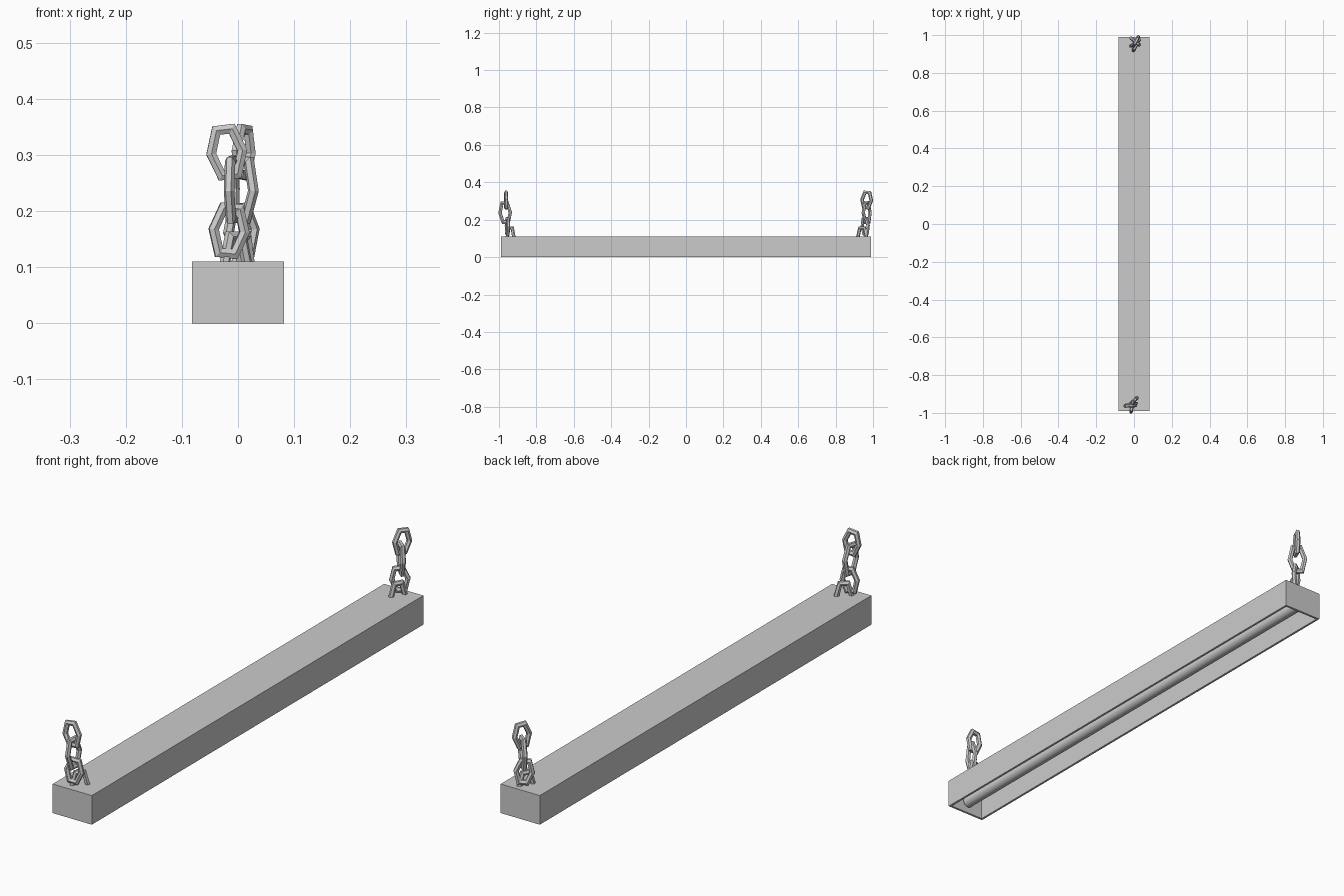
import bpy, bmesh, math
from mathutils import Vector, Matrix

if "Cube" in bpy.data.objects:
    bpy.data.objects.remove(bpy.data.objects["Cube"])

SIDES = 6
BAR = 0.0095


def add_object(name, bm):
    bmesh.ops.recalc_face_normals(bm, faces=bm.faces)
    mesh = bpy.data.meshes.new(name)
    bm.to_mesh(mesh)
    bm.free()
    obj = bpy.data.objects.new(name, mesh)
    bpy.context.collection.objects.link(obj)
    return obj


def bar_along(name, path, closed, centre, yaw, lean):
    """Sweep a six-sided bar along a flat x/z path with mitred corners."""
    bm = bmesh.new()
    pts = [Vector((x, 0, z)) for x, z in path]
    n = len(pts)
    rings = []
    for i, p in enumerate(pts):
        before = (p - pts[i - 1]).normalized() if closed or i > 0 else None
        after = (pts[(i + 1) % n] - p).normalized() if closed or i < n - 1 else None
        before, after = before or after, after or before
        tangent = (before + after).normalized()
        side = Vector((-tangent.z, 0, tangent.x)) / max(tangent.dot(before), 0.5)
        ring = []
        for k in range(SIDES):
            a = 2 * math.pi * (k + 0.5) / SIDES
            ring.append(bm.verts.new(p + BAR * (side * math.cos(a) + Vector((0, math.sin(a), 0)))))
        rings.append(ring)
    for i in range(n if closed else n - 1):
        r0, r1 = rings[i], rings[(i + 1) % n]
        for k in range(SIDES):
            j = (k + 1) % SIDES
            bm.faces.new((r0[k], r0[j], r1[j], r1[k]))
    if not closed:
        bm.faces.new(rings[0])
        bm.faces.new(rings[-1])
    rot = Matrix.Rotation(math.radians(yaw), 4, 'Z') @ Matrix.Rotation(math.radians(lean), 4, 'Y')
    bm.transform(Matrix.Translation(centre) @ rot)
    return add_object(name, bm)


def link_path(half_height):
    h = half_height - BAR
    return [(-0.014, h), (0.014, h), (0.028, 0), (0.014, -h), (-0.014, -h), (-0.028, 0)]


# Housing: box with the underside inset and pushed up into a recess
bm = bmesh.new()
bmesh.ops.create_cube(bm, size=1)
bm.transform(Matrix.Translation((0, 0, 0.055)) @ Matrix.Diagonal((0.164, 1.98, 0.11, 1)))
bottom = min(bm.faces, key=lambda f: f.calc_center_median().z)
bmesh.ops.inset_region(bm, faces=[bottom], thickness=0.012)
up = bmesh.ops.extrude_discrete_faces(bm, faces=[bottom])['faces'][0]
bmesh.ops.translate(bm, verts=up.verts, vec=(0, 0, 0.09))
add_object("housing", bm)

# Lamp tube running the length of the recess
bpy.ops.mesh.primitive_cylinder_add(vertices=20, radius=0.021, depth=1.95,
                                    location=(0, 0, 0.04), rotation=(math.pi / 2, 0, 0))
bpy.context.object.name = "lamp_tube"
bpy.ops.object.shade_smooth_by_angle(angle=math.radians(40))

# Chains: staple in the housing and three interlocked links at each end
staple = [(-0.027, 0.0), (-0.014, 0.05), (0.014, 0.05), (0.027, 0.0)]
chains = {
    "front": [(-0.004, -0.938, 0.105, 42, 0),
              (-0.016, -0.955, 0.165, 10, 6),
              (-0.011, -0.967, 0.238, 80, -4),
              (-0.020, -0.962, 0.305, 3, -7)],
    "back": [(0.009, 0.942, 0.105, 62, 0),
             (0.006, 0.958, 0.165, 35, -6),
             (0.006, 0.966, 0.238, -40, 4),
             (0.010, 0.966, 0.305, 62, 5)],
}
for end, (base, *links) in chains.items():
    x, y, z, yaw, lean = base
    bar_along(end + "_staple", staple, False, (x, y, z), yaw, lean)
    for part, (x, y, z, yaw, lean) in zip(("lower", "middle", "upper"), links):
        half = 0.061 if part == "middle" else 0.050
        bar_along(f"{end}_{part}_link", link_path(half), True, (x, y, z), yaw, lean)
